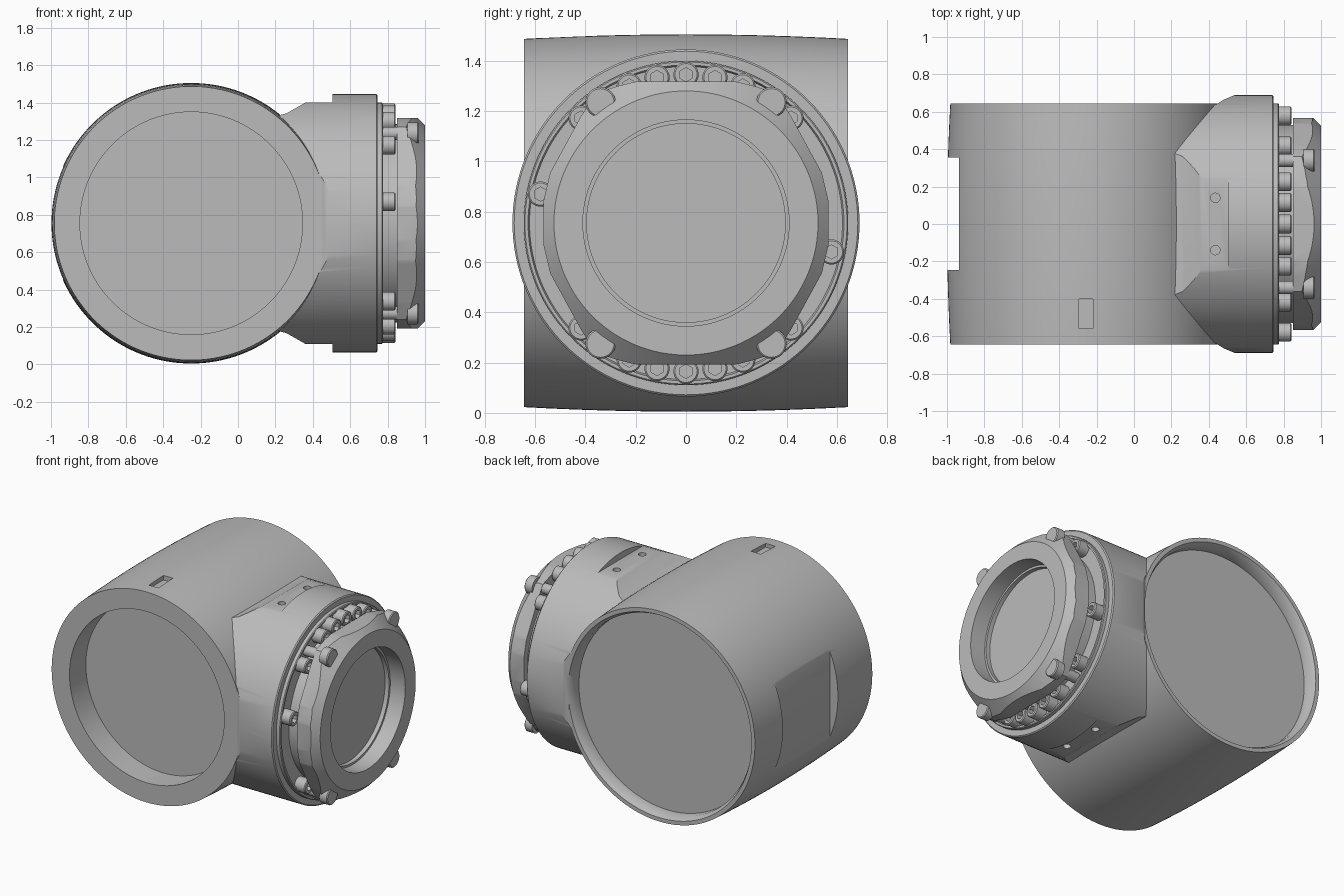
import bpy, bmesh, math
from mathutils import Vector

old = bpy.data.objects.get("Cube")
if old:
    bpy.data.objects.remove(old)

ZC = 0.755      # height of both axes
BX = -0.25      # x of the main barrel axis

grey = bpy.data.materials.new("satin_grey")
grey.use_nodes = True
grey.diffuse_color = (0.5, 0.5, 0.5, 1)
grey.node_tree.nodes["Principled BSDF"].inputs["Base Color"].default_value = (0.5, 0.5, 0.5, 1)


def finish(name, bm):
    bmesh.ops.recalc_face_normals(bm, faces=bm.faces)
    mesh = bpy.data.meshes.new(name)
    bm.to_mesh(mesh)
    bm.free()
    mesh.materials.append(grey)
    ob = bpy.data.objects.new(name, mesh)
    bpy.context.collection.objects.link(ob)
    return ob


def lathe(name, profile, axis, centre, steps=128):
    """Revolve (distance along axis, radius) points around an axis."""
    a = Vector(axis)
    side = Vector((0, 0, 1)) if abs(a.z) < 0.5 else Vector((1, 0, 0))
    c = Vector(centre)
    bm = bmesh.new()
    vs = [bm.verts.new(c + a * d + side * r) for d, r in profile]
    es = [bm.edges.new(p) for p in zip(vs, vs[1:])]
    bmesh.ops.spin(bm, geom=vs + es, cent=c, axis=a, angle=math.tau,
                   steps=steps, use_duplicate=False)
    bmesh.ops.remove_doubles(bm, verts=bm.verts, dist=1e-5)
    return finish(name, bm)


def prism(name, pts, place, lo, hi):
    """Extrude a 2D outline; place(u, v, w) turns it into 3D."""
    bm = bmesh.new()
    a = [bm.verts.new(place(u, v, lo)) for u, v in pts]
    b = [bm.verts.new(place(u, v, hi)) for u, v in pts]
    bm.faces.new(a)
    bm.faces.new(b[::-1])
    for i in range(len(pts)):
        j = (i + 1) % len(pts)
        bm.faces.new((a[i], a[j], b[j], b[i]))
    return finish(name, bm)


def box(x, y, z):
    return prism("cutter", [(x[0], y[0]), (x[1], y[0]), (x[1], y[1]), (x[0], y[1])],
                 lambda u, v, w: (u, v, w), *z)


def rod(name, d0, d1, r, axis, centre, steps=128):
    return lathe(name, [(d0, 0), (d0, r), (d1, r), (d1, 0)], axis, centre, steps)


def boolean(ob, cutter, op="DIFFERENCE"):
    m = ob.modifiers.new("cut", "BOOLEAN")
    m.operation, m.object, m.solver = op, cutter, "EXACT"
    bpy.context.view_layer.update()
    dg = bpy.context.evaluated_depsgraph_get()
    mesh = bpy.data.meshes.new_from_object(ob.evaluated_get(dg))
    ob.modifiers.clear()
    ob.data = mesh
    bpy.data.objects.remove(cutter)


X, Y, Z = (1, 0, 0), (0, 1, 0), (0, 0, 1)
port = (0, 0, ZC)
barrel = (BX, 0, ZC)

# Main barrel, slightly bulged
H = 0.645
curve = [(H * t / 6, 0.75 - 0.018 * (t / 6) ** 2) for t in range(-6, 7)]
body = lathe("housing", [(-H, 0)] + curve + [(H, 0)], Y, barrel, 160)

# Side neck: round, with flats and a slope above and below, and tapered cheeks
neck = lathe("neck", [(-0.2, 0), (-0.2, 0.69), (0.74, 0.69), (0.747, 0.683), (0.747, 0)], X, port)
upper = [(-0.3, 0.5), (0.1, 0.56), (0.2, 0.572), (0.26, 0.588), (0.36, 0.645),
         (0.505, 0.645), (0.505, 0.8), (0.9, 0.8)]
cheek = [(-0.3, 0.64), (0.44, 0.64), (0.48, 0.665), (0.54, 0.69), (0.6, 0.8), (0.9, 0.8)]
for half, place in ((upper, lambda u, v, w: (u, w, ZC + v)),
                    (cheek, lambda u, v, w: (u, v, ZC + w))):
    outline = half + [(u, -v) for u, v in reversed(half)]
    boolean(neck, prism("cutter", outline, place, -1, 1), "INTERSECT")
boolean(body, neck, "UNION")

# Recessed ends, side flat, top slot and tapped holes
boolean(body, rod("cutter", -0.8, -0.465, 0.595, Y, barrel))
boolean(body, lathe("cutter", [(0.555, 0), (0.555, 0.685), (0.61, 0.685), (0.655, 0.71), (0.655, 0)],
                    Y, barrel))
boolean(body, box((-1.2, -0.935), (-0.245, 0.355), (0.2, 1.3)))
boolean(body, box((-0.295, -0.22), (-0.56, -0.40), (1.465, 1.6)))
for y in (-0.14, 0.14):
    for z in (0.1, 1.41):
        boolean(body, rod("cutter", -0.06, 0.06, 0.025, Z, (0.435, y, z), 24))

# Flange ring with raised rim, and the drum carrying the cap
lathe("flange", [(0.73, 0), (0.73, 0.645), (0.77, 0.645), (0.775, 0.64), (0.775, 0.628),
                 (0.762, 0.622), (0.762, 0)], X, port)
rod("cap_drum", 0.75, 0.855, 0.53, X, port)

# Cap: coned disc trimmed to an eight-cornered outline, with a stepped window
cap = lathe("window_cap", [(0.85, 0), (0.85, 0.64), (0.885, 0.64), (1.0, 0.525), (1.0, 0.41),
                           (0.885, 0.41), (0.885, 0.395), (0.855, 0.395), (0.855, 0)], X, port)
quarter = [(0.566, 0.09), (0.54, 0.20), (0.42, 0.42), (0.36, 0.515), (0.27, 0.545), (0.2, 0.562)]
outline = (quarter + [(-u, v) for u, v in reversed(quarter)]
           + [(-u, -v) for u, v in quarter] + [(u, -v) for u, v in reversed(quarter)])
boolean(cap, prism("cutter", outline, lambda u, v, w: (w, u, ZC + v), 0.5, 1.2), "INTERSECT")

# Ring of socket screws on an even pitch
screw = lathe("flange_screw", [(0.755, 0), (0.755, 0.05), (0.836, 0.05), (0.842, 0.044), (0.842, 0)],
              X, (0, 0, 0), 32)
boolean(screw, rod("cutter", 0.81, 0.9, 0.028, X, (0, 0, 0), 6))
pitch = math.radians(11.25)
slots = [6, 7, 8, 9, 10, 4, 12, 15, 20, 22, 23, 24, 25, 26, 28, 31]
for k, n in enumerate(slots):
    ob = screw if k == 0 else screw.copy()
    if k:
        bpy.context.collection.objects.link(ob)
    ob.location = (0, 0.59 * math.cos(n * pitch), ZC + 0.59 * math.sin(n * pitch))

# Corner clamp screws
for y in (-0.34, 0.34):
    for z in (-0.48, 0.48):
        lathe("clamp_screw", [(0.76, 0), (0.76, 0.035), (0.905, 0.035), (0.905, 0.06),
                              (0.96, 0.06), (0.966, 0.054), (0.966, 0)], X, (0, y, ZC + z), 32)

# Smooth shading with sharp edges kept
bpy.ops.object.select_all(action="DESELECT")
for ob in bpy.context.collection.objects:
    if ob.type == "MESH":
        ob.select_set(True)
        bpy.context.view_layer.objects.active = ob
bpy.ops.object.shade_smooth_by_angle(angle=math.radians(30))
